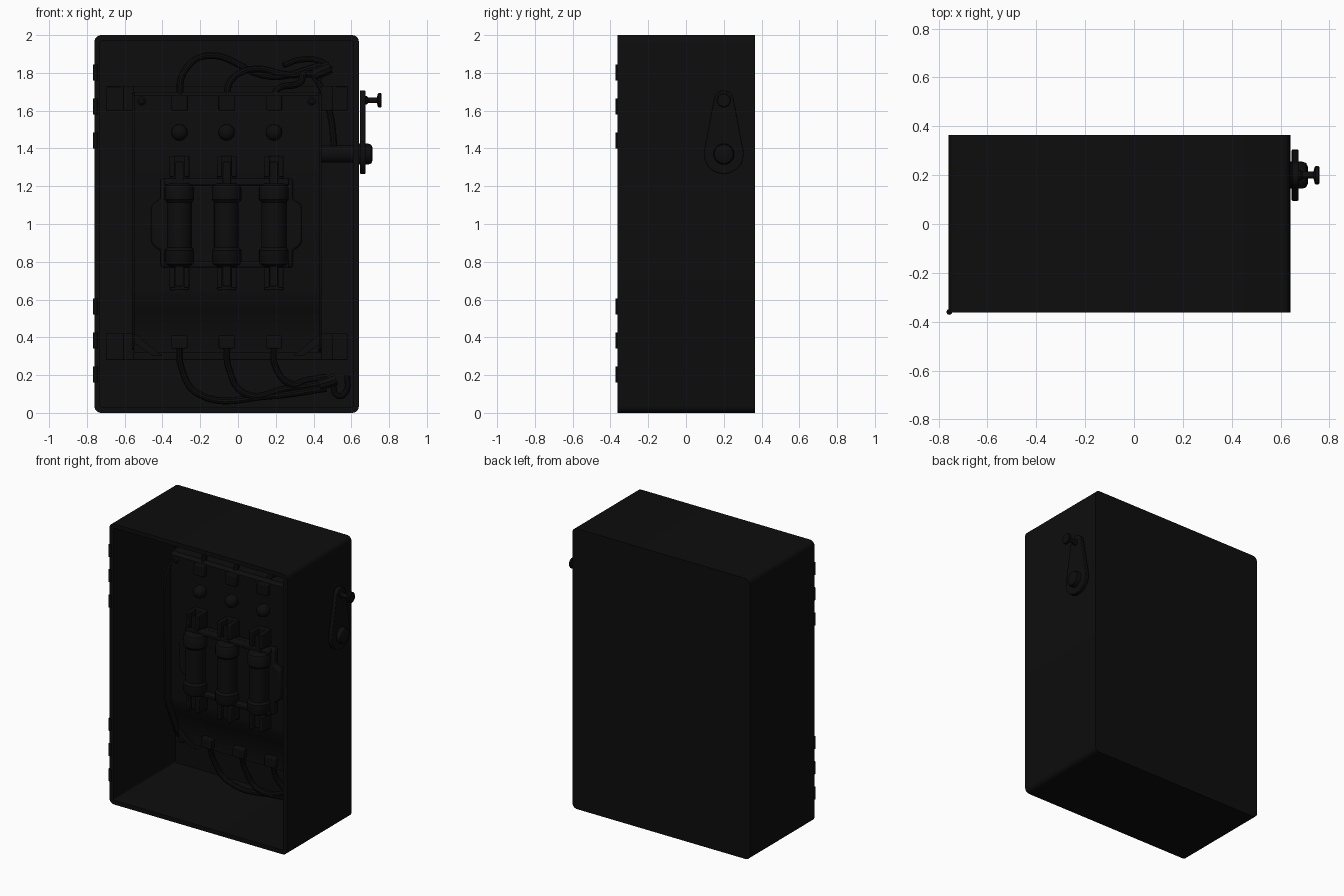
import bpy, bmesh, math
from mathutils import Vector

if "Cube" in bpy.data.objects:
    bpy.data.objects.remove(bpy.data.objects["Cube"])

black = bpy.data.materials.new("black_paint")
black.diffuse_color = (0.004, 0.004, 0.004, 1)
black.use_nodes = True
black.node_tree.nodes["Principled BSDF"].inputs["Base Color"].default_value = black.diffuse_color


def finish(ob, bevel=0.0, seg=2, smooth=True):
    ob.data.materials.append(black)
    bpy.context.view_layer.objects.active = ob
    for o in bpy.context.selected_objects:
        o.select_set(False)
    ob.select_set(True)
    if bevel:
        m = ob.modifiers.new("soft", 'BEVEL')
        m.width, m.segments, m.limit_method = bevel, seg, 'ANGLE'
    if smooth:
        bpy.ops.object.shade_smooth_by_angle(angle=math.radians(35))
    return ob


def from_bm(name, bm, **kw):
    bmesh.ops.recalc_face_normals(bm, faces=bm.faces)
    me = bpy.data.meshes.new(name)
    bm.to_mesh(me)
    bm.free()
    ob = bpy.data.objects.new(name, me)
    bpy.context.collection.objects.link(ob)
    return finish(ob, **kw)


def prism(name, pts, axis, a, b, **kw):
    """Extrude a 2D outline from a to b along x (points y,z) or y (points x,z)."""
    bm = bmesh.new()
    place = (lambda p: (a, p[0], p[1])) if axis == 'x' else (lambda p: (p[0], a, p[1]))
    f = bm.faces.new([bm.verts.new(place(p)) for p in pts])
    r = bmesh.ops.extrude_face_region(bm, geom=[f])
    d = Vector((b - a, 0, 0)) if axis == 'x' else Vector((0, b - a, 0))
    bmesh.ops.translate(bm, vec=d, verts=[v for v in r['geom'] if isinstance(v, bmesh.types.BMVert)])
    return from_bm(name, bm, **kw)


def box(name, x0, x1, y0, y1, z0, z1, **kw):
    return prism(name, [(x0, z0), (x1, z0), (x1, z1), (x0, z1)], 'y', y0, y1, **kw)


def turned(name, profile, origin, axis, n=28):
    """Lathe of (radius, distance) pairs along an axis."""
    bm = bmesh.new()
    rot = Vector((0, 0, 1)).rotation_difference(Vector(axis))
    rings = []
    for r, h in profile:
        rings.append([bm.verts.new(rot @ Vector((r * math.cos(t), r * math.sin(t), h)) + Vector(origin))
                      for t in [2 * math.pi * i / n for i in range(n)]])
    for A, B in zip(rings, rings[1:]):
        for i in range(n):
            bm.faces.new((A[i], A[(i + 1) % n], B[(i + 1) % n], B[i]))
    bm.faces.new(rings[0])
    bm.faces.new(rings[-1])
    return from_bm(name, bm)


def cable(name, pts, r=0.02):
    cu = bpy.data.curves.new(name, 'CURVE')
    cu.dimensions, cu.bevel_depth, cu.bevel_resolution = '3D', r, 3
    cu.resolution_u, cu.use_fill_caps = 8, True
    sp = cu.splines.new('BEZIER')
    sp.bezier_points.add(len(pts) - 1)
    for bp, p in zip(sp.bezier_points, pts):
        bp.co = p
        bp.handle_left_type = bp.handle_right_type = 'AUTO'
    ob = bpy.data.objects.new(name, cu)
    bpy.context.collection.objects.link(ob)
    for o in bpy.context.selected_objects:
        o.select_set(False)
    ob.select_set(True)
    bpy.context.view_layer.objects.active = ob
    bpy.ops.object.convert(target='MESH')
    finish(bpy.context.view_layer.objects.active)


def rounded(x0, x1, z0, z1, r, n=5):
    pts = []
    for cx, cz, s in ((x1 - r, z1 - r, 0), (x0 + r, z1 - r, 1), (x0 + r, z0 + r, 2), (x1 - r, z0 + r, 3)):
        for i in range(n + 1):
            t = (s + i / n) * math.pi / 2
            pts.append((cx + r * math.cos(t), cz + r * math.sin(t)))
    return pts


# cabinet: rounded tray, open at the front
bm = bmesh.new()
rings = []
for inset, r, y in ((0, .035, .365), (0, .035, -.362), (.03, .012, -.362), (.03, .012, .34)):
    rings.append([bm.verts.new((x, y, z)) for x, z in
                  rounded(-.76 + inset, .64 - inset, inset, 2 - inset, r)])
N = len(rings[0])
for A, B in zip(rings, rings[1:]):
    for i in range(N):
        bm.faces.new((A[i], A[(i + 1) % N], B[(i + 1) % N], B[i]))
bm.faces.new(rings[0])
bm.faces.new(rings[-1])
from_bm("cabinet", bm)

# hinge knuckles on the left front edge
for i, z in enumerate((.16, .34, .52, 1.40, 1.58, 1.76)):
    turned(f"hinge_knuckle_{i}", [(.012, 0), (.012, .085)], (-.756, -.36, z), (0, 0, 1), 12)

# mounting rails on the back wall
for name, z0, z1 in (("lower_rail", .28, .42), ("upper_rail", 1.6, 1.73)):
    box(name, -.70, .58, .27, .34, z0, z1, bevel=.006)
    for side, x in (("left", -.61), ("right", .44)):
        box(f"{name}_{side}_bracket", x, x + .06, .16, .27, z0, z1, bevel=.005)

# bent mounting panel and its side flanges
face = [(.12, .32), (.12, .42), (.07, .54), (.035, .62), (.03, .66), (.03, 1.68), (.05, 1.70)]
prism("panel", [(.27, .32)] + face + [(.27, 1.70)], 'x', -.55, .43)
flange = [(.27, .32), (.12, .34), (.07, .42), (-.01, .60), (-.04, .68), (-.045, 1.44),
          (-.02, 1.55), (.04, 1.64), (.12, 1.69), (.27, 1.70)]
for name, x in (("left_flange", -.56), ("right_flange", .43)):
    prism(name, flange, 'x', x, x + .012)

# lower corner gussets
for name, x, s in (("left_gusset", -.55, 1), ("right_gusset", .44, -1)):
    prism(name, [(x, .42), (x, .37), (x + s * .10, .30), (x + s * .15, .30), (x + s * .03, .40)],
          'y', .11, .25)

# fuse carrier with finger grips at both sides
half = [(.35, .77), (.35, .86), (.385, .88), (.40, .91), (.40, 1.09), (.385, 1.11), (.35, 1.13), (.35, 1.24)]
prism("fuse_carrier", [(-.06 + x, z) for x, z in half] + [(-.06 - x, z) for x, z in reversed(half)],
      'y', .04, -.01, bevel=.012)
box("carrier_top_bar", -.39, .27, -.045, 0, 1.205, 1.24, bevel=.008)
box("carrier_bottom_bar", -.39, .27, -.045, 0, .77, .805, bevel=.008)

# three fuse poles
for i, x in enumerate((-.31, -.06, .19)):
    turned(f"fuse_body_{i}", [(.05, .775), (.07, .785), (.078, .80), (.078, .86), (.066, .875),
                              (.066, 1.115), (.078, 1.13), (.078, 1.19), (.07, 1.205), (.05, 1.215)],
           (x, -.035, 0), (0, 0, 1))
    box(f"fuse_blade_{i}", x - .022, x + .022, -.05, -.03, .67, 1.33, bevel=.003)
    for end, z0, z1 in (("upper", 1.24, 1.36), ("lower", .65, .77)):
        box(f"{end}_clip_base_{i}", x - .05, x + .05, 0, .04, z0, z1, bevel=.005)
        for s in (-1, 1):
            box(f"{end}_clip_jaw_{i}_{s}", x + s * .038 - .014, x + s * .038 + .014, -.075, .01,
                z0 + .01, z1, bevel=.005)
    turned(f"stud_cap_{i}", [(.043, 0), (.043, .03), (.038, .048), (.025, .06), (.008, .065)],
           (x, .035, 1.485), (0, -1, 0))
    box(f"upper_terminal_{i}", x - .042, x + .042, -.005, .06, 1.60, 1.68, bevel=.006)
    box(f"lower_terminal_{i}", x - .042, x + .042, .08, .15, .34, .41, bevel=.006)

# panel screws
for i, (x, z) in enumerate(((-.51, 1.65), (.39, 1.65))):
    turned(f"panel_screw_{i}", [(.022, 0), (.022, .012), (.012, .02)], (x, .04, z), (0, -1, 0), 16)

# supply cables to the top right gland
for i, (x, top) in enumerate(((-.31, 1.89), (-.06, 1.82), (.19, 1.75))):
    xe = .44
    cable(f"upper_cable_{i}", [(x, .05, 1.66), (x + .02, .08, 1.66 + (top - 1.66) * .6),
                               (x + .14, .14, top), (x + (xe - x) * .65, .17, 1.78 + .01 * i),
                               (xe, .18, 1.84 - .04 * i)], .018)
cable("upper_bundle", [(.40, .18, 1.79), (.44, .18, 1.81), (.49, .18, 1.83)], .035)
cable("upper_loop", [(.24, .17, 1.84), (.33, .19, 1.87), (.44, .19, 1.86), (.49, .18, 1.82)], .016)
cable("control_cable", [(.40, .18, 1.79), (.45, .18, 1.70), (.49, .2, 1.57), (.51, .2, 1.40)], .018)

# load cables to the bottom right gland
for i, (x, low) in enumerate(((-.31, .10), (-.06, .10), (.19, .15))):
    cable(f"lower_cable_{i}", [(x, .12, .36), (x + .01, .15, .24), (x + .10, .18, low),
                               (x + (.44 - x) * .65, .19, .09 + .04 * i), (.47, .19, .13 + .03 * i)], .018)
cable("lower_bundle", [(.43, .19, .15), (.48, .19, .165), (.52, .19, .18)], .033)
cable("lower_tail", [(.50, .19, .17), (.53, .2, .09), (.57, .2, .11), (.58, .2, .20)], .016)

# switch shaft, lever, hub and knob
P = (0, .2, 1.37)
turned("switch_shaft", [(.045, .43), (.045, .645)], P, (1, 0, 0))
a = math.acos((.105 - .052) / .285)
lever = []
for cz, r, t0, t1 in ((1.655, .052, a, -a), (1.37, .105, -a, -2 * math.pi + a)):
    for k in range(17):
        t = t0 + (t1 - t0) * k / 16
        lever.append((.2 + r * math.sin(t), cz + r * math.cos(t)))
prism("switch_lever", lever, 'x', .646, .674, bevel=.004)
turned("lever_hub", [(.055, .636), (.055, .69), (.05, .705), (.035, .712)], P, (1, 0, 0))
turned("lever_knob", [(.022, .67), (.022, .682), (.014, .69), (.014, .735), (.034, .74),
                      (.038, .744), (.038, .755), (.033, .76)], (0, .2, 1.655), (1, 0, 0))
